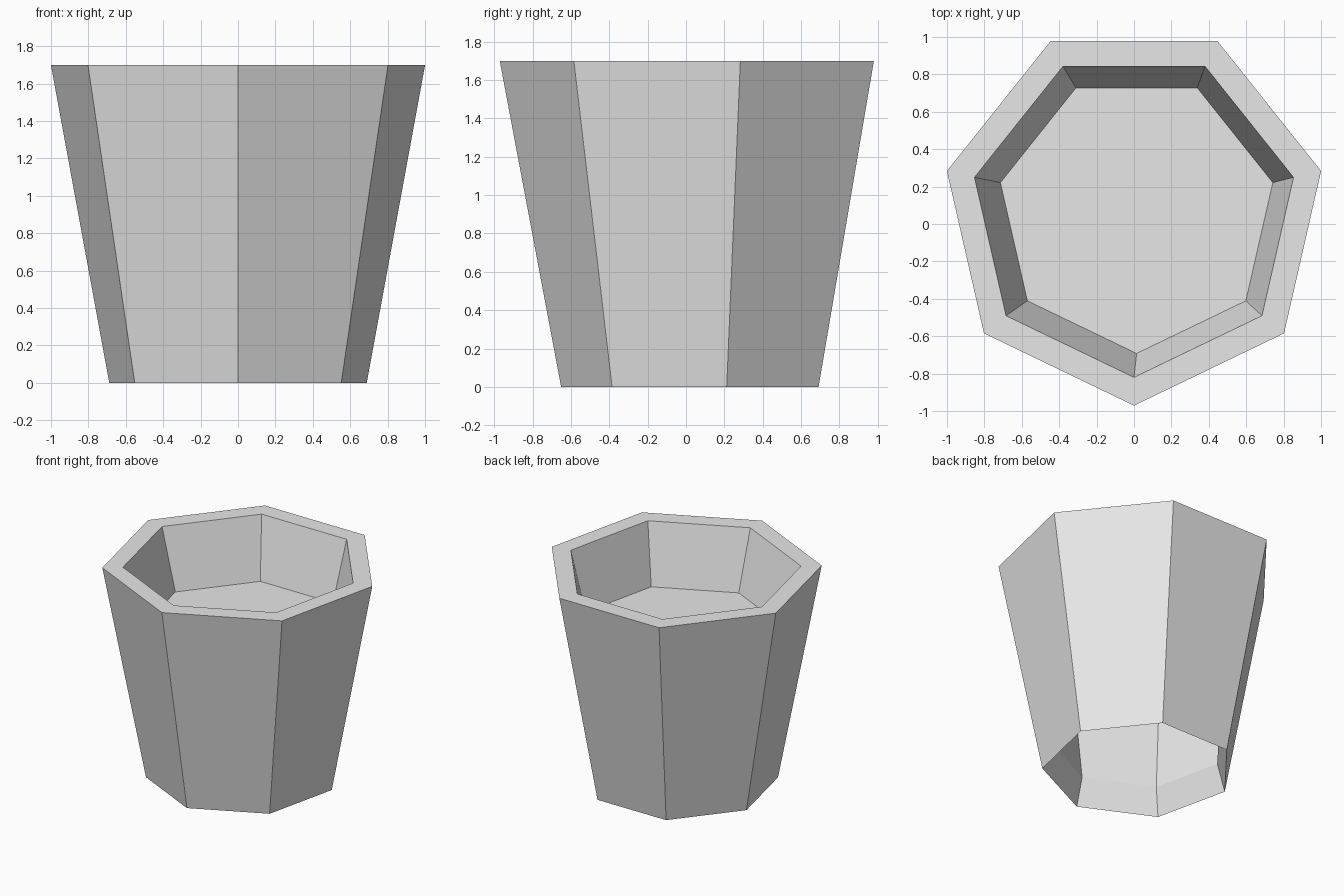
import bpy, bmesh, math

SIDES = 7
CENTRE_Y = 0.055

old = bpy.data.objects.get("Cube")
if old:
    bpy.data.objects.remove(old, do_unlink=True)

# Single light grey material
grey = bpy.data.materials.new("light_grey")
grey.use_nodes = True
colour = (0.8, 0.8, 0.8, 1)
grey.diffuse_color = colour
grey.node_tree.nodes["Principled BSDF"].inputs["Base Color"].default_value = colour

bm = bmesh.new()


def ring(radius, z, shift=0.0):
    """Seven-sided ring with one corner pointing to the front."""
    verts = []
    for i in range(SIDES):
        a = -math.pi / 2 + i * math.tau / SIDES
        verts.append(bm.verts.new((shift + radius * math.cos(a),
                                   CENTRE_Y + radius * math.sin(a), z)))
    return verts


def bridge(lower, upper):
    for i in range(SIDES):
        j = (i + 1) % SIDES
        bm.faces.new((lower[i], lower[j], upper[j], upper[i]))


# Rings from the raised floor, over the rim, down the outside and up underneath
rings = [
    ring(0.747, 1.22, 0.014),   # floor edge
    ring(0.875, 1.7),           # inner rim
    ring(1.026, 1.7),           # outer rim
    ring(0.706, 0.0),           # foot
    ring(0.645, 0.22),          # inward lip under the foot
    ring(0.763, 1.15),          # underside of the floor
]
for a, b in zip(rings, rings[1:]):
    bridge(a, b)
bm.faces.new(rings[0])
bm.faces.new(rings[-1])
bmesh.ops.recalc_face_normals(bm, faces=bm.faces)

mesh = bpy.data.meshes.new("planter_pot")
bm.to_mesh(mesh)
bm.free()
mesh.materials.append(grey)
pot = bpy.data.objects.new("planter_pot", mesh)
bpy.context.collection.objects.link(pot)
